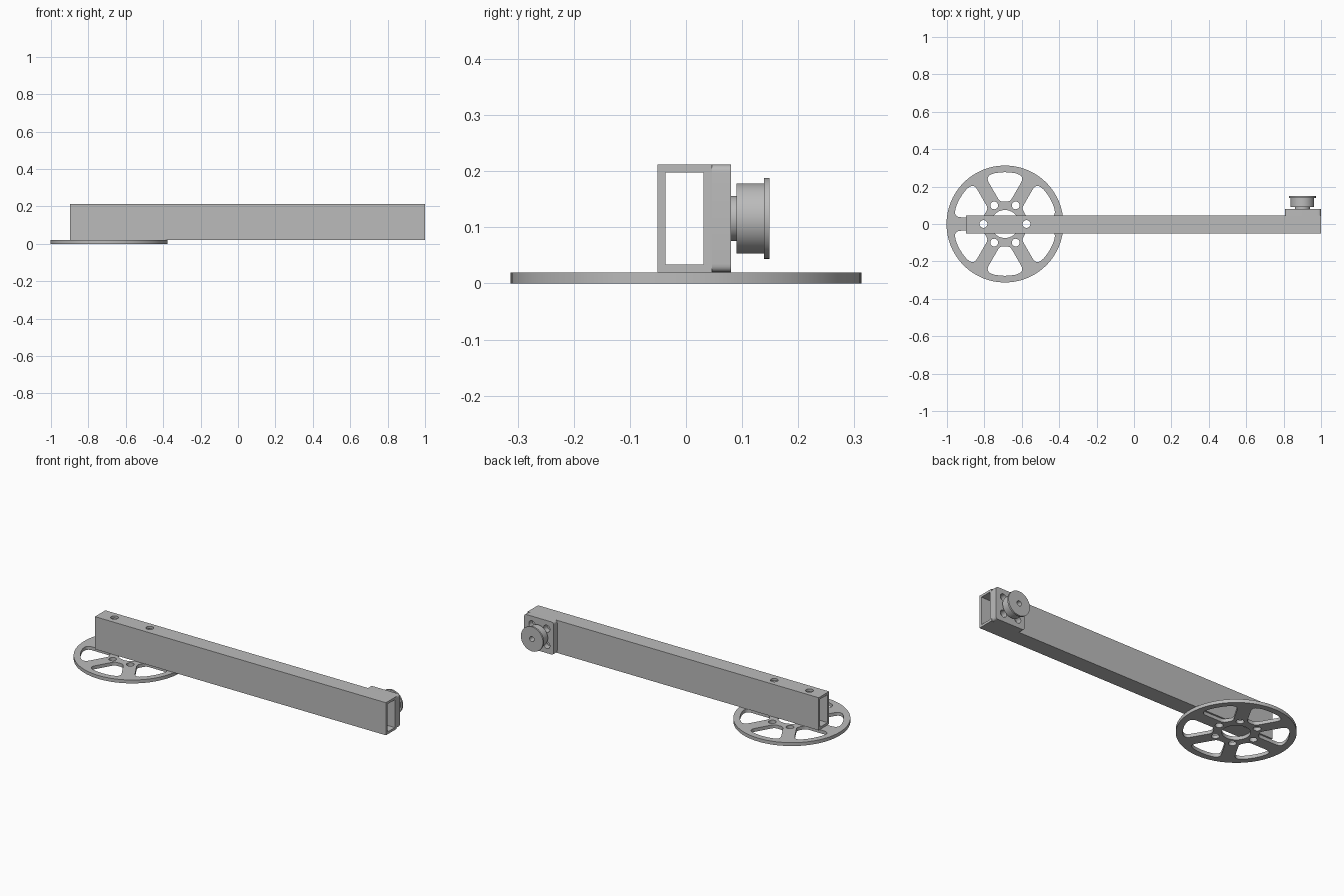
import bpy, bmesh
from math import sin, cos, tan, asin, pi, radians
from mathutils import Matrix, Vector

cube = bpy.data.objects.get("Cube")
if cube:
    bpy.data.objects.remove(cube, do_unlink=True)

metal = bpy.data.materials.new("grey metal")
metal.use_nodes = True
GREY = (0.5, 0.5, 0.5, 1)
metal.diffuse_color = GREY
metal.node_tree.nodes["Principled BSDF"].inputs["Base Color"].default_value = GREY

# Local (a, b, height) to world, by extrusion axis
AXES = {
    "x": Matrix(((0, 0, 1), (1, 0, 0), (0, 1, 0))),
    "y": Matrix(((1, 0, 0), (0, 0, 1), (0, 1, 0))),
    "z": Matrix.Identity(3),
}


def circle(a, b, r, n=32):
    return [(a + r * cos(2 * pi * i / n), b + r * sin(2 * pi * i / n)) for i in range(n)]


def rect(a0, a1, b0, b1):
    return [(a0, b0), (a1, b0), (a1, b1), (a0, b1)]


def rounded(points, cuts, steps=6):
    """Round each corner, starting the given distance away from it."""
    out = []
    for i, (p, d) in enumerate(zip(points, cuts)):
        p = Vector(p)
        if d == 0:
            out.append(p)
            continue
        q = Vector(points[i - 1]) - p
        r = Vector(points[(i + 1) % len(points)]) - p
        s, e = p + q.normalized() * d, p + r.normalized() * d
        for k in range(steps + 1):
            t = k / steps
            out.append(s * (1 - t) ** 2 + p * 2 * t * (1 - t) + e * t ** 2)
    return out


def finish(name, bm):
    bmesh.ops.recalc_face_normals(bm, faces=bm.faces)
    mesh = bpy.data.meshes.new(name)
    bm.to_mesh(mesh)
    bm.free()
    mesh.materials.append(metal)
    obj = bpy.data.objects.new(name, mesh)
    bpy.context.collection.objects.link(obj)
    return obj


def prism(name, loops, lo, hi, axis):
    """Extrude an outline, with holes given by the further loops."""
    curve = bpy.data.curves.new(name, "CURVE")
    curve.dimensions = "2D"
    curve.fill_mode = "BOTH"
    curve.extrude = (hi - lo) / 2
    for loop in loops:
        spline = curve.splines.new("POLY")
        spline.points.add(len(loop) - 1)
        for pt, co in zip(spline.points, loop):
            pt.co = (co[0], co[1], 0, 1)
        spline.use_cyclic_u = True
    temp = bpy.data.objects.new(name + " outline", curve)
    bpy.context.collection.objects.link(temp)
    graph = bpy.context.evaluated_depsgraph_get()
    mesh = bpy.data.meshes.new_from_object(temp.evaluated_get(graph))
    bpy.data.objects.remove(temp, do_unlink=True)
    bm = bmesh.new()
    bm.from_mesh(mesh)
    bpy.data.meshes.remove(mesh)
    bmesh.ops.remove_doubles(bm, verts=bm.verts, dist=1e-5)
    for v in bm.verts:
        v.co = AXES[axis] @ (v.co + Vector((0, 0, (lo + hi) / 2)))
    return finish(name, bm)


def drill(obj, a, b, r, lo, hi, axis):
    cutter = prism("drill", [circle(a, b, r, 24)], lo, hi, axis)
    mod = obj.modifiers.new("hole", "BOOLEAN")
    mod.operation, mod.solver, mod.object = "DIFFERENCE", "EXACT", cutter
    graph = bpy.context.evaluated_depsgraph_get()
    old = obj.data
    new = bpy.data.meshes.new_from_object(obj.evaluated_get(graph))
    obj.modifiers.clear()
    obj.data = new
    bpy.data.meshes.remove(old)
    bpy.data.objects.remove(cutter, do_unlink=True)


WX, PX, PZ = -0.69, 0.9, 0.116      # wheel centre, pulley centre
BOLT, HOLE = 0.115, 0.021
corners = [(PX + i * 0.048, PZ + j * 0.048) for i in (-1, 1) for j in (-1, 1)]

# Spoked wheel lying flat
SPOKE, INNER, OUTER = 0.036, 0.12, 0.277
half = radians(30) - asin(SPOKE / OUTER)
low = (INNER - SPOKE / sin(radians(30))) * tan(radians(30))
rim = [(OUTER * cos(half * k / 4), OUTER * sin(half * k / 4)) for k in (-4, -2, -1, 0, 1, 2, 4)]
pocket = rounded([(INNER, low), (INNER, -low)] + rim,
                 [0.018, 0.018, 0.042, 0, 0, 0, 0, 0, 0.042])
loops = [circle(WX, 0, 0.3125, 96), circle(WX, 0, 0.075, 48)]
for k in range(6):
    t = k * pi / 3
    loops.append(circle(WX + BOLT * cos(t), BOLT * sin(t), HOLE, 24))
    turn = Matrix.Rotation(t + pi / 6, 2)
    loops.append([turn @ Vector(p) + Vector((WX, 0)) for p in pocket])
wheel = prism("spoked_wheel", loops, 0, 0.02, "z")

# Hollow rectangular arm
arm = prism("hollow_arm", [rect(-0.051, 0.046, 0.02, 0.212),
                           rect(-0.0365, 0.0315, 0.034, 0.198)], -0.897, 1, "x")
for side in (-1, 1):
    drill(arm, WX + side * BOLT, 0, HOLE, 0, 0.3, "z")
for a, b in corners + [(PX, PZ)]:
    drill(arm, a, b, 0.016, -0.1, 0.1, "y")

# Mounting block behind the arm's end
block = prism("mounting_block",
              [rounded(rect(0.807, 0.999, 0.02, 0.212), [0.015] * 4), circle(PX, PZ, 0.016)]
              + [circle(a, b, 0.021, 24) for a, b in corners], 0.046, 0.08, "y")

# Flanged pulley turned around its bore
profile = [(0.015, 0.08), (0.04, 0.08), (0.04, 0.09), (0.0625, 0.09),
           (0.0625, 0.139), (0.072, 0.139), (0.072, 0.149), (0.015, 0.149)]
bm = bmesh.new()
verts = [bm.verts.new((PX + r, y, PZ)) for r, y in profile]
edges = [bm.edges.new((verts[i - 1], verts[i])) for i in range(len(verts))]
bmesh.ops.spin(bm, geom=verts + edges, cent=(PX, 0, PZ), axis=(0, 1, 0),
               angle=2 * pi, steps=48, use_merge=True)
bmesh.ops.remove_doubles(bm, verts=bm.verts, dist=1e-5)
pulley = finish("pulley", bm)

# Smooth the curved walls, keep edges crisp
for obj in (wheel, arm, block, pulley):
    bpy.ops.object.select_all(action="DESELECT")
    obj.select_set(True)
    bpy.context.view_layer.objects.active = obj
    bpy.ops.object.shade_smooth_by_angle(angle=radians(30))
